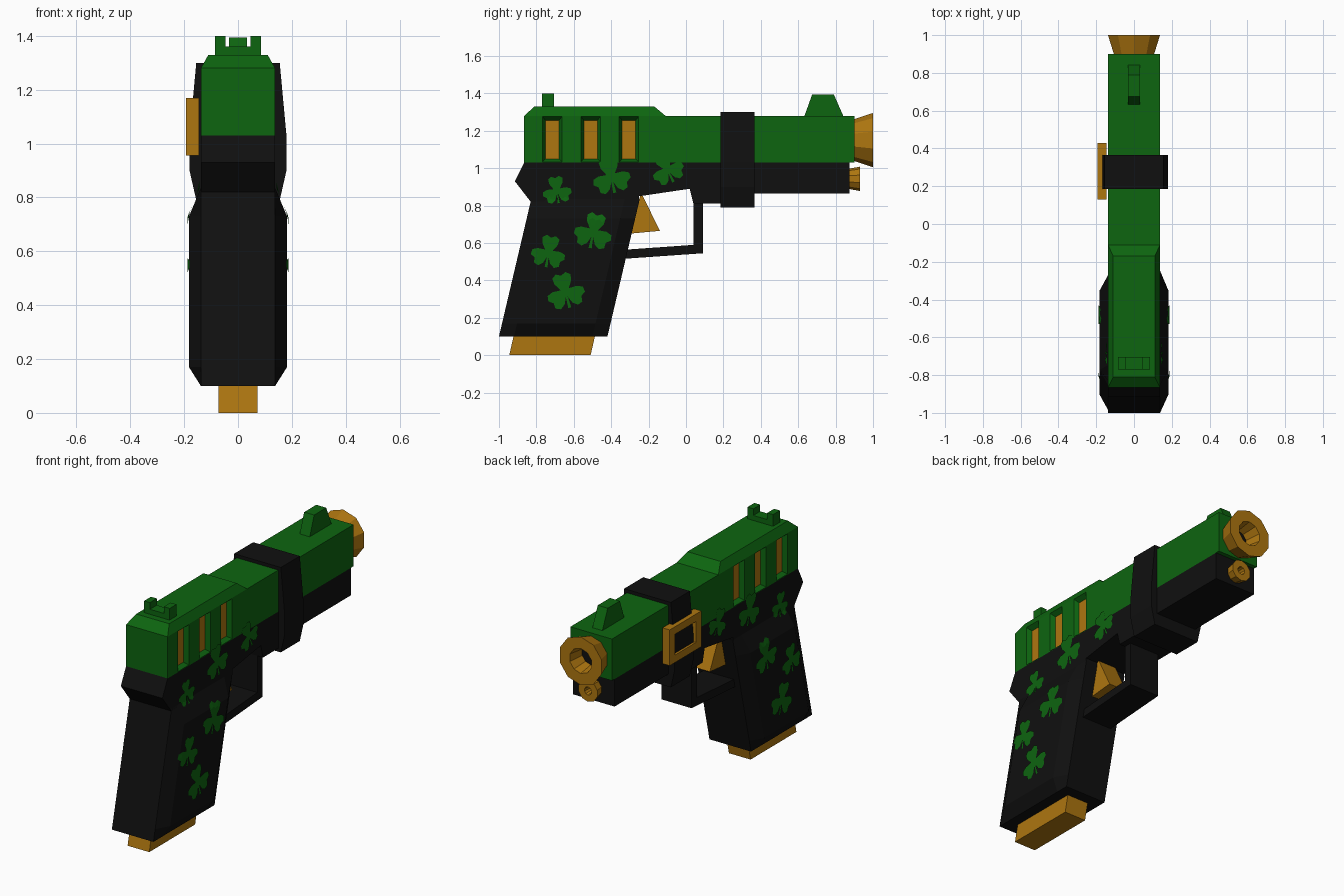
import bpy, bmesh, math
from mathutils import Vector
from mathutils.bvhtree import BVHTree

old = bpy.data.objects.get("Cube")
if old:
    bpy.data.objects.remove(old, do_unlink=True)


def material(name, rgb):
    m = bpy.data.materials.new(name)
    m.use_nodes = True
    m.diffuse_color = (*rgb, 1)
    m.node_tree.nodes["Principled BSDF"].inputs["Base Color"].default_value = (*rgb, 1)
    return m


GREEN = material("clover_green", (0.004, 0.13, 0.005))
BLACK = material("matte_black", (0.005, 0.005, 0.005))
GOLD = material("gold", (0.42, 0.18, 0.005))


def finish(name, bm, mat, normals=True):
    if normals:
        bmesh.ops.recalc_face_normals(bm, faces=bm.faces)
    me = bpy.data.meshes.new(name)
    bm.to_mesh(me)
    bm.free()
    ob = bpy.data.objects.new(name, me)
    me.materials.append(mat)
    bpy.context.collection.objects.link(ob)
    return ob


def loft(name, rings, mat, closed=False):
    """Skin a list of equal rings; cap the ends, or join last to first."""
    bm = bmesh.new()
    loops = [[bm.verts.new(p) for p in r] for r in rings]
    n = len(loops[0])
    pairs = list(zip(loops, loops[1:]))
    if closed:
        pairs.append((loops[-1], loops[0]))
    else:
        bm.faces.new(loops[0])
        bm.faces.new(loops[-1])
    for a, b in pairs:
        for i in range(n):
            j = (i + 1) % n
            bm.faces.new((a[i], a[j], b[j], b[i]))
    return finish(name, bm, mat)


def side_plate(name, yz, half, mat):
    """Side profile extruded across the width."""
    return loft(name, [[(x, y, z) for y, z in yz] for x in (-half, half)], mat)


def rect(y0, y1, z0, z1):
    return [(y0, z0), (y1, z0), (y1, z1), (y0, z1)]


def lathe(name, profile, zc, sides, mat):
    """Closed (radius, y) profile spun about a lengthwise axis."""
    rings = []
    for i in range(sides):
        a = 2 * math.pi * (i + 0.5) / sides
        rings.append([(r * math.cos(a), y, zc + r * math.sin(a)) for r, y in profile])
    return loft(name, rings, mat, closed=True)


# Slide with raised, chamfered rear
slide = side_plate("slide", rect(-0.865, 0.9, 1.03, 1.28), 0.138, GREEN)
hump = loft("slide_rear_top", [
    [(-h, y0, z), (h, y0, z), (h, y1, z), (-h, y1, z)]
    for h, y0, y1, z in ((0.138, -0.865, -0.11, 1.28), (0.11, -0.81, -0.17, 1.33))], GREEN)

# Tapered side pockets with gold floors
for side, label in ((1, "left"), (-1, "right")):
    for k, yc in enumerate((-0.715, -0.51, -0.305)):
        rings = [[(side * x, y, z) for y, z in rect(yc - w, yc + w, z0, z1)]
                 for x, w, z0, z1 in ((0.108, 0.036, 1.05, 1.255), (0.14, 0.053, 1.033, 1.277))]
        cutter = loft(f"pocket_cutter_{label}_{k}", rings, GREEN)
        cutter.hide_render = True
        cutter.hide_set(True)
        mod = slide.modifiers.new("pocket", "BOOLEAN")
        mod.operation, mod.solver, mod.object = "DIFFERENCE", "EXACT", cutter
        floor = side_plate(f"pocket_inlay_{label}_{k}",
                           rect(yc - 0.036, yc + 0.036, 1.05, 1.255), 0.003, GOLD)
        floor.location.x = side * 0.109

# Bake the pockets, then drop the cutters
bpy.context.view_layer.update()
baked = bpy.data.meshes.new_from_object(
    slide.evaluated_get(bpy.context.evaluated_depsgraph_get()))
slide.modifiers.clear()
slide.data = baked
for ob in [o for o in bpy.data.objects if o.name.startswith("pocket_cutter")]:
    bpy.data.objects.remove(ob, do_unlink=True)

# Frame under the slide
frame = side_plate("frame", [
    (-0.865, 1.03), (-0.915, 0.93), (-0.83, 0.82), (-0.25, 0.83), (-0.25, 0.85),
    (0.02, 0.89), (0.04, 0.81), (0.22, 0.81), (0.22, 0.865), (0.875, 0.865), (0.875, 1.03)],
    0.138, BLACK)


# Raked grip with chamfered edges
def grip_ring(z, wide):
    y0 = -1.0 + (z - 0.1) * 0.235
    y1, n, c = y0 + 0.58, 0.138, 0.08
    half = [(n, y0), (wide, y0 + c), (wide, y1 - c), (n, y1)]
    return [(x, y, z) for x, y in half] + [(-x, y, z) for x, y in reversed(half)]


grip = loft("grip", [grip_ring(0.1, 0.138), grip_ring(0.17, 0.182),
                     grip_ring(0.73, 0.182), grip_ring(0.835, 0.138)], BLACK)
side_plate("magazine_base", [(-0.945, 0), (-0.51, 0), (-0.485, 0.11), (-0.92, 0.11)], 0.072, GOLD)

# Trigger and guard
side_plate("trigger", [(-0.24, 0.87), (-0.14, 0.665), (-0.3, 0.65)], 0.06, GOLD)
side_plate("trigger_guard", [(0.04, 0.83), (0.09, 0.83), (0.09, 0.545),
                             (-0.34, 0.515), (-0.34, 0.563), (0.04, 0.59)], 0.1, BLACK)

# Strap around the barrel, with a buckle on one side
section = [(0.155, 1.3), (0.18, 1.03), (0.18, 0.9), (0.155, 0.79)]
section += [(-x, z) for x, z in reversed(section)]
loft("strap", [[(x, y, z) for x, z in section] for y in (0.185, 0.365)], BLACK)

outer = rect(0.13, 0.43, 0.955, 1.17)
inner = rect(0.18, 0.38, 1.0, 1.125)
loft("buckle", [[(x, y, z) for y, z in loop] for x, loop in
                ((-0.145, outer), (-0.193, outer), (-0.193, inner), (-0.145, inner))],
     GOLD, closed=True)

# Sights
side_plate("front_sight", [(0.63, 1.27), (0.675, 1.395), (0.79, 1.395), (0.845, 1.27)], 0.033, GREEN)
notch = [(-0.085, 1.32), (0.085, 1.32), (0.085, 1.4), (0.046, 1.4),
         (0.046, 1.36), (-0.046, 1.36), (-0.046, 1.4), (-0.085, 1.4)]
loft("rear_sight", [[(x, y, z) for x, z in notch] for y in (-0.77, -0.705)], GREEN)

# Flared muzzle and guide rod, each with a dark bore
lathe("muzzle", [(0.112, 0.9), (0.145, 1.0), (0.075, 1.0), (0.06, 0.9)], 1.15, 10, GOLD)
lathe("guide_rod", [(0.055, 0.875), (0.065, 0.93), (0.024, 0.93), (0.02, 0.875)], 0.943, 10, GOLD)
for name, r, y, z in (("muzzle_bore", 0.066, 0.903, 1.15), ("guide_rod_bore", 0.024, 0.88, 0.943)):
    lathe(name, [(0.0005, y - 0.004), (r, y - 0.004), (r, y), (0.0005, y)], z, 10, BLACK)


# Clover decals laid onto both sides
def clover_outline():
    leaf = [(-42, 0.66), (-31, 0.93), (-15, 1.0), (0, 0.84), (15, 1.0), (31, 0.93), (42, 0.66)]
    pts = []
    for mid in (-30, 90, 210):
        pts += [(mid + a, r) for a, r in leaf]
        if mid == 210:
            pts += [(260, 0.28), (265, 0.85), (276, 0.85), (280, 0.28)]
        else:
            pts.append((mid + 60, 0.25))
    return pts


surface = bmesh.new()
for ob in (slide, frame, grip):
    surface.from_mesh(ob.data)
tree = BVHTree.FromBMesh(surface)
surface.free()

clovers = [(-0.69, 0.88, 0.08, 8), (-0.4, 0.955, 0.105, 12), (-0.1, 0.995, 0.09, 25),
           (-0.495, 0.66, 0.105, -12), (-0.735, 0.55, 0.095, -10), (-0.645, 0.34, 0.105, 15)]
for side, label in ((1, "left"), (-1, "right")):
    for k, (yc, zc, size, turn) in enumerate(clovers):
        bm = bmesh.new()

        def place(r, deg):
            a = math.radians(deg + turn)
            y, z = yc + r * size * math.cos(a), zc + r * size * math.sin(a)
            hit = tree.ray_cast(Vector((side, y, z)), Vector((-side, 0, 0)))[0]
            x = hit.x if hit and abs(hit.x) > 0.12 else side * 0.135
            return bm.verts.new((x + side * 0.005, y, z))

        outline = clover_outline()
        centre = place(0, 0)
        rings = [[place(r * f, a) for a, r in outline] for f in (0.35, 0.7, 1.0)]
        n = len(outline)
        for i in range(n):
            j = (i + 1) % n
            faces = [(centre, rings[0][i], rings[0][j])]
            faces += [(p[i], q[i], q[j], p[j]) for p, q in zip(rings, rings[1:])]
            for f in faces:
                bm.faces.new(f if side > 0 else f[::-1])
        finish(f"clover_{label}_{k}", bm, GREEN, normals=False)
